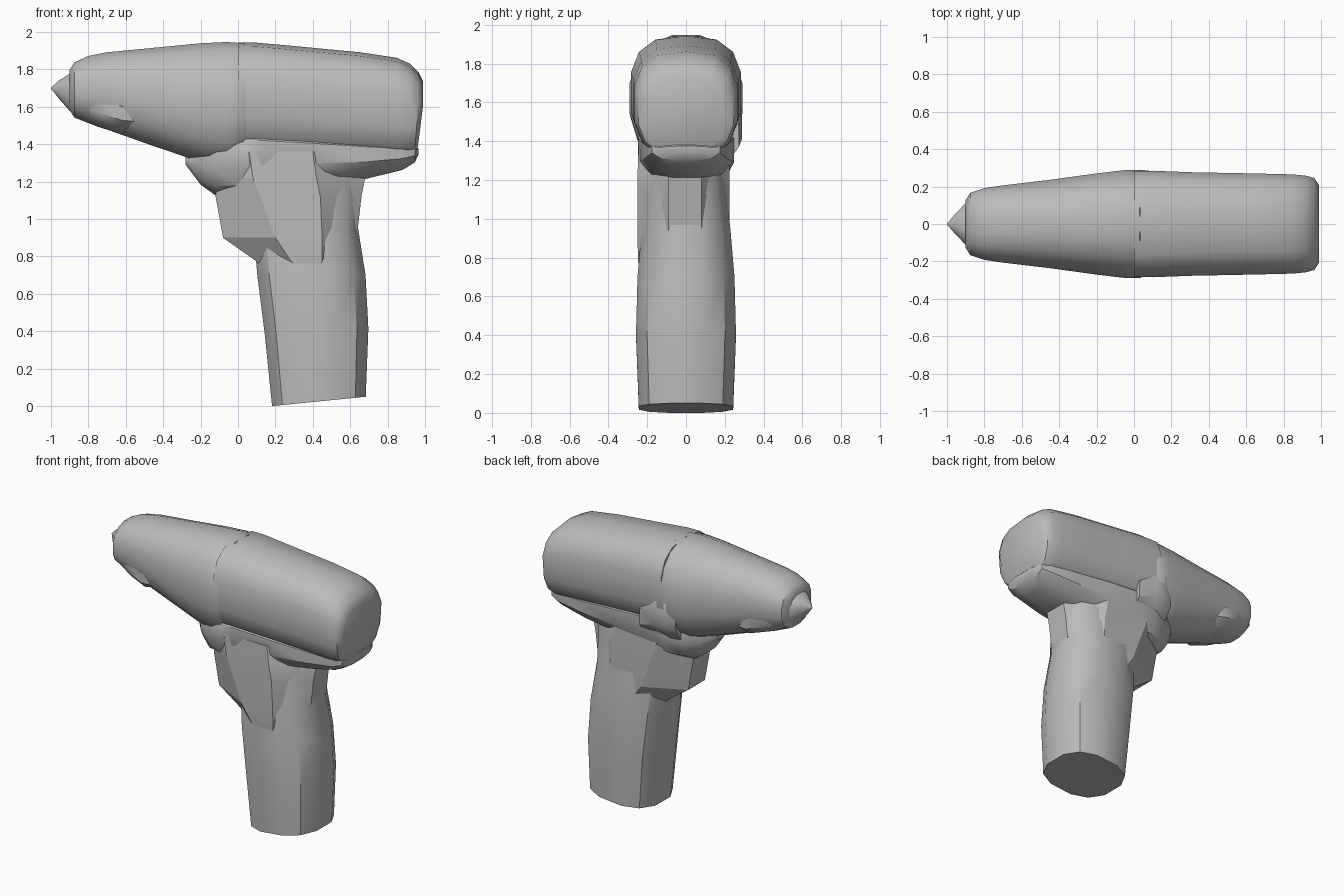
import bpy, bmesh, math
from mathutils import Vector

cube = bpy.data.objects.get("Cube")
if cube:
    bpy.data.objects.remove(cube, do_unlink=True)

grey = bpy.data.materials.new("plain grey")
grey.use_nodes = True
grey.diffuse_color = (0.5, 0.5, 0.5, 1)
grey.node_tree.nodes["Principled BSDF"].inputs["Base Color"].default_value = (0.5, 0.5, 0.5, 1)


def loft(name, rings, angle=35):
    """Skin a closed surface over rings of equal point count."""
    bm = bmesh.new()
    loops = [[bm.verts.new(p) for p in ring] for ring in rings]
    n = len(loops[0])
    for a, b in zip(loops, loops[1:]):
        for i in range(n):
            j = (i + 1) % n
            bm.faces.new((a[i], a[j], b[j], b[i]))
    bm.faces.new(loops[0][::-1])
    bm.faces.new(loops[-1])
    bmesh.ops.remove_doubles(bm, verts=bm.verts, dist=0.0005)
    bmesh.ops.recalc_face_normals(bm, faces=bm.faces)
    mesh = bpy.data.meshes.new(name)
    bm.to_mesh(mesh)
    bm.free()
    mesh.materials.append(grey)
    obj = bpy.data.objects.new(name, mesh)
    bpy.context.collection.objects.link(obj)
    bpy.ops.object.select_all(action='DESELECT')
    obj.select_set(True)
    bpy.context.view_layer.objects.active = obj
    bpy.ops.object.shade_smooth_by_angle(angle=math.radians(angle))
    return obj


def oval(n, power):
    """Unit rounded-square outline with n points."""
    pts = []
    for i in range(n):
        t = 2 * math.pi * (i + 0.5) / n
        c, s = math.cos(t), math.sin(t)
        pts.append((math.copysign(abs(c) ** power, c), math.copysign(abs(s) ** power, s)))
    return pts


def along_x(sections, n=16, power=0.85, lean=0.0, widest=0.5):
    """Rings from (x, top, bottom, half width); widest sets the height of the belly."""
    rings = []
    for x, top, bot, half in sections:
        mid = bot + (top - bot) * widest
        ring = []
        for c, s in oval(n, power):
            z = mid + s * ((top - mid) if s > 0 else (mid - bot))
            ring.append(Vector((x + lean * (z - mid), c * half, z)))
        rings.append(ring)
    return rings


# Main housing: tapered front half and blunt rear half
loft("front_housing", along_x([
    (-0.90, 1.80, 1.58, 0.13), (-0.875, 1.84, 1.54, 0.17), (-0.80, 1.875, 1.51, 0.195),
    (-0.70, 1.895, 1.475, 0.21), (-0.45, 1.92, 1.385, 0.24), (-0.20, 1.945, 1.30, 0.275),
    (-0.06, 1.952, 1.27, 0.292), (0.03, 1.945, 1.30, 0.295), (0.07, 1.91, 1.35, 0.27)]))

rear = along_x([
    (0.0, 1.945, 1.34, 0.288), (0.10, 1.943, 1.34, 0.29), (0.30, 1.925, 1.33, 0.282),
    (0.65, 1.892, 1.32, 0.275), (0.85, 1.862, 1.31, 0.27), (0.92, 1.83, 1.315, 0.263),
    (0.965, 1.785, 1.33, 0.25), (0.99, 1.735, 1.35, 0.21)], n=14, power=0.72, widest=0.52)
for k, ring in enumerate(rear[-3:]):
    for p in ring:
        p.x -= 0.045 * (k + 1) * max(0, 1.6 - p.z)
loft("rear_housing", rear)

# Pointed nose with a chin that runs back under the front housing
loft("nose", along_x([
    (-1.0, 1.702, 1.698, 0.002), (-0.96, 1.74, 1.645, 0.05), (-0.90, 1.78, 1.575, 0.115),
    (-0.865, 1.79, 1.535, 0.15), (-0.75, 1.72, 1.49, 0.195), (-0.62, 1.68, 1.45, 0.22),
    (-0.55, 1.62, 1.47, 0.20)], n=12))

# Shell cradling the underside of the housing
loft("lower_shell", along_x([
    (-0.28, 1.34, 1.29, 0.05), (-0.20, 1.42, 1.18, 0.14), (-0.12, 1.50, 1.12, 0.20),
    (0.0, 1.53, 1.12, 0.245), (0.13, 1.52, 1.14, 0.255), (0.40, 1.49, 1.17, 0.245),
    (0.68, 1.45, 1.21, 0.225), (0.88, 1.42, 1.26, 0.205), (0.945, 1.40, 1.30, 0.18),
    (0.965, 1.375, 1.345, 0.13)], n=12, power=0.8, widest=0.6))

# Collar seam joining both housing halves on the back side
collar = along_x([(-0.10, 1.70, 1.25, 0.27), (-0.04, 1.76, 1.24, 0.297),
                  (0.05, 1.74, 1.24, 0.297), (0.18, 1.60, 1.25, 0.28)], n=12)
for ring in collar:
    for p in ring:
        p.y = max(p.y, -0.2)
loft("side_collar", collar)


def along_z(sections, n, power):
    """Rings from (z, front x, rear x, half width, tilt of the ring)."""
    rings = []
    for z, front, back, half, tilt in sections:
        mid, reach = (front + back) / 2, (back - front) / 2
        rings.append([(mid + c * reach, s * half, z + c * reach * tilt)
                      for c, s in oval(n, power)])
    return rings


# Grip with a sloped flat base
loft("grip", along_z([
    (0.025, 0.175, 0.69, 0.25, 0.1), (0.40, 0.135, 0.705, 0.265, 0.05),
    (0.70, 0.095, 0.69, 0.257, 0), (0.95, 0.075, 0.65, 0.235, 0),
    (1.25, 0.05, 0.66, 0.20, 0)], 12, 0.8))

# Faceted neck between grip and housing: z, front x, flat start, flat end, rear x, half width
neck = []
for z, front, a, b, back, half in [
        (0.70, 0.16, 0.36, 0.42, 0.55, 0.235), (0.78, 0.09, 0.28, 0.45, 0.60, 0.247),
        (0.90, -0.08, 0.20, 0.45, 0.635, 0.25), (1.12, -0.12, 0.12, 0.44, 0.66, 0.25),
        (1.22, -0.11, 0.08, 0.42, 0.68, 0.25), (1.36, 0.02, 0.06, 0.40, 0.56, 0.245)]:
    right = [(front, -0.10, z), (a, -half, z), (b, -half, z), (back, -0.09, z)]
    left = [(x, -y * 0.9, z) for x, y, z in reversed(right)]
    neck.append(right + left)
loft("neck", neck, 20)

# Small slide button on the back side
loft("button", [[(x, 0.222 + c * r * 0.6, 1.352 + s * r) for c, s in oval(10, 0.8)]
                for x, r in [(0.02, 0.02), (0.04, 0.04), (0.22, 0.04), (0.24, 0.02)]])
